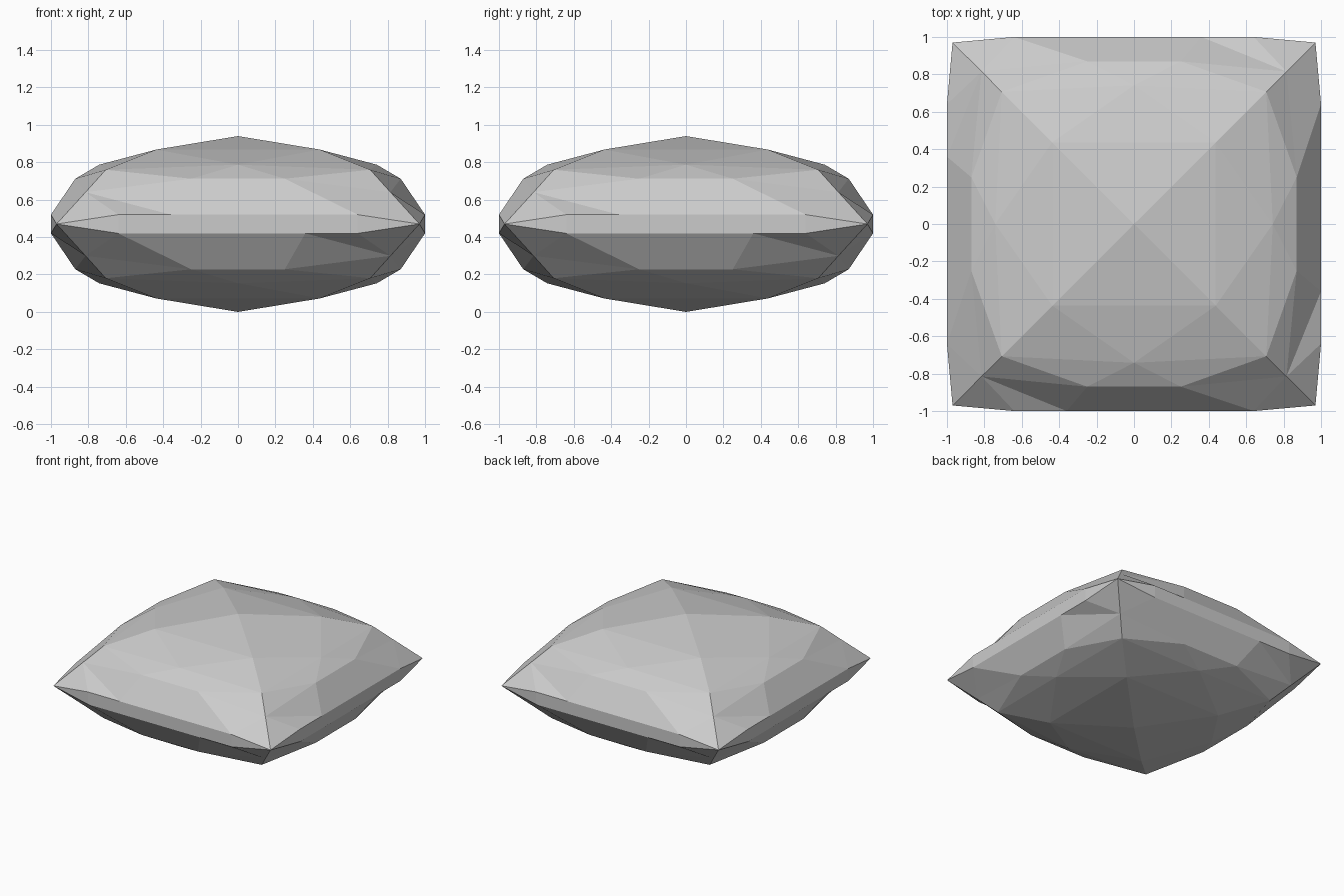
import bpy
import bmesh
from mathutils import Vector, Matrix

if "Cube" in bpy.data.objects:
    bpy.data.objects.remove(bpy.data.objects["Cube"])

H = 0.94  # full height

# Points of one upper side facet group (front side, left = 1, right = 2)
P = {"A": (0, 0, H), "C": (0, -0.742, 0.787)}
for n, s in (("1", -1), ("2", 1)):
    P["B" + n] = (s * 0.437, -0.437, 0.868)   # inner ridge
    P["D" + n] = (s * 0.707, -0.707, 0.76)    # middle ridge
    P["E" + n] = (s * 0.25, -0.87, 0.712)     # shoulder
    P["F" + n] = (s * 0.815, -0.815, 0.64)    # outer ridge
    P["G" + n] = (s * 0.64, -1, 0.52)         # rim
    P["K" + n] = (s * 0.97, -0.97, H / 2)     # corner tip
    P["L" + n] = (s * 0.64, -1, 0.42)         # rim underside
P["M"] = (-0.36, -1, 0.52)
P["N"] = (0.36, -1, 0.42)

UPPER = ["A B1 B2", "B1 C B2", "B1 D1 C", "C D2 B2", "D1 E1 C", "C E1 E2",
         "C E2 D2", "D1 F1 E1", "E2 F2 D2", "E1 F1 M", "E1 M G2 E2",
         "F1 K1 G1", "F1 G1 M", "E2 G2 F2", "F2 G2 K2"]
BAND = ["K1 L1 G1", "L1 N L2 G2 M G1", "L2 K2 G2"]

bm = bmesh.new()


def add(faces, mat):
    for f in faces:
        bm.faces.new([bm.verts.new(mat @ Vector(P[k])) for k in f.split()])


# Underside is the upper side turned half round about the y axis
flip = Matrix.Translation((0, 0, H)) @ Matrix.Rotation(3.14159265, 4, 'Y')
for i in range(4):
    turn = Matrix.Rotation(i * 1.57079633, 4, 'Z')
    add(UPPER, turn)
    add(BAND, turn)
    add(UPPER, turn @ flip)

bmesh.ops.remove_doubles(bm, verts=bm.verts, dist=0.002)
bmesh.ops.recalc_face_normals(bm, faces=bm.faces)
mesh = bpy.data.meshes.new("cushion")
bm.to_mesh(mesh)
bm.free()
bpy.context.collection.objects.link(bpy.data.objects.new("cushion", mesh))
